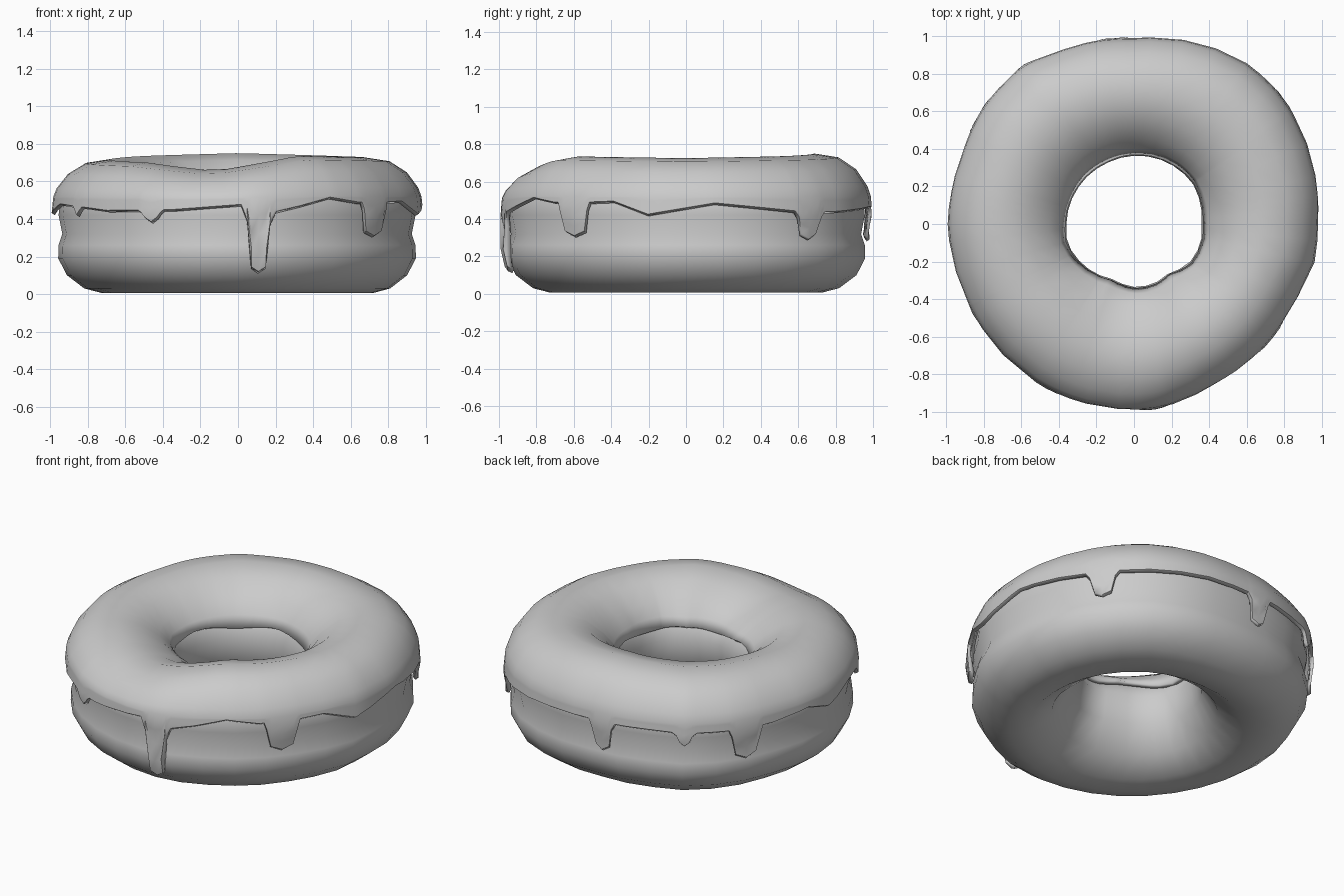
import bpy, math

cube = bpy.data.objects.get("Cube")
if cube:
    bpy.data.objects.remove(cube, do_unlink=True)


def make_material(name, value):
    mat = bpy.data.materials.new(name)
    mat.use_nodes = True
    mat.diffuse_color = (value, value, value, 1)
    mat.node_tree.nodes["Principled BSDF"].inputs["Base Color"].default_value = (value, value, value, 1)
    return mat


grey = make_material("light grey", 0.6)


def lerp_table(table, x):
    for (x0, y0), (x1, y1) in zip(table, table[1:]):
        if x0 <= x <= x1:
            return y0 + (y1 - y0) * (x - x0) / (x1 - x0)
    return table[0][1] if x < table[0][0] else table[-1][1]


def around(table, angle):
    """Interpolate a table of (degrees, value) all the way round."""
    angle = (angle + 180) % 360 - 180
    return lerp_table(table + [(table[0][0] + 360, table[0][1])], angle)


# Uneven outer radius, hole radius and crest height of the hand-made ring
RADIUS = [(-180, 1.01), (-153, 1.0), (-120, 1.01), (-84, 1.01), (-65, .98), (-28, .97),
          (-14, 1.0), (0, 1.0), (20, 1.03), (42, 1.06), (56, 1.065), (70, 1.045),
          (90, 1.01), (113, 1.025), (125, 1.05), (143, 1.035), (157, 1.01)]
HOLE = [(-180, .36), (-165, .37), (-130, .335), (-112, .315), (-90, .335), (-72, .335), (-55, .32),
        (-35, .36), (-15, .37), (0, .36), (35, .38), (70, .37), (115, .355), (150, .355)]
CREST = [(-180, -.02), (-135, -.035), (-100, -.08), (-62, 0), (0, -.01), (45, 0), (90, .015), (135, 0)]

# Cross-sections as (radius, height)
DOUGH = [(.357, .41), (.385, .25), (.47, .1), (.6, .015), (.72, .006), (.81, .03), (.9, .1), (.947, .19),
         (.945, .26), (.925, .32), (.945, .42), (.935, .52), (.86, .63), (.7, .69), (.53, .64), (.41, .53)]
OUTER = [(z, r) for r, z in DOUGH[5:13]]
ICING_TOP = [(.955, .57), (.895, .655), (.805, .715), (.68, .735), (.55, .7), (.45, .62), (.39, .55), (.362, .49)]


def place(r, z, angle):
    """Put a cross-section point on the uneven ring."""
    r += (around(RADIUS, angle) - 1) * min(1, max(0, (r - .4) / .5))
    r += (around(HOLE, angle) - .357) * min(1, max(0, (.6 - r) / .24))
    z += around(CREST, angle) * min(1, max(0, (z - .5) / .2))
    a = math.radians(angle)
    return r * math.cos(a), r * math.sin(a), z


def ring_object(name, columns, closed):
    n, m = len(columns), len(columns[0])
    verts = [p for col in columns for p in col]
    faces = []
    for j in range(n):
        k = (j + 1) % n
        for i in range(m if closed else m - 1):
            h = (i + 1) % m
            faces.append((j * m + i, k * m + i, k * m + h, j * m + h))
    mesh = bpy.data.meshes.new(name)
    mesh.from_pydata(verts, [], faces)
    mesh.materials.append(grey)
    obj = bpy.data.objects.new(name, mesh)
    bpy.context.collection.objects.link(obj)
    return obj


# Dough ring
SIDES = 32
dough = ring_object("dough_ring", [[place(r, z, a) for r, z in DOUGH]
                                   for a in (360 * i / SIDES - 180 for i in range(SIDES))], True)

# Wavy lower edge of the icing, then drips as (angle, half width, tip share of width, lowest height)
EDGE = [(-180, .42), (-165, .47), (-155, .46), (-145, .45), (-135, .435), (-110, .44), (-90, .47),
        (-78, .43), (-70, .46), (-59, .505), (-48, .48), (-32, .48), (-24, .485), (-12, .415), (9, .475),
        (36, .43), (50, .43), (75, .455), (112, .46), (135, .455), (155, .45), (170, .47)]
DRIPS = [(-151, 3, .5, .41), (-118, 4.5, .5, .375), (-83.5, 5.5, .42, .11), (-39.5, 6.5, .62, .3),
         (40, 5.5, .5, .285), (96, 5, .5, .28), (124.5, 4, .4, .375), (145, 6, .6, .27)]

edge = dict(EDGE)
for centre, half, tip, low in DRIPS:
    top = {s: around(EDGE, centre + s * half) for s in (-1, 1)}
    for a in [a for a in edge if abs(a - centre) < half + 1.5]:
        del edge[a]
    for s in (-1, 1):
        edge[centre + s * half] = top[s]
        edge[centre + s * half * (tip + .25)] = low + (top[s] - low) * .78
        edge[centre + s * half * tip] = low + .025
    edge[centre] = low
keys = sorted(edge.items())
angles = [a for a, z in keys]
for a in range(-175, 180, 10):
    if all(abs(a - k) > 3.5 for k in angles):
        angles.append(a)


def icing_column(angle):
    """Tucked lip, a run up the side, over the crest and into the hole."""
    low = around(keys, angle)
    col = [place(lerp_table(OUTER, low) + .02, low, angle)]
    for t in (0, .25, .5, .75, 1):
        z = low + .011 + (.52 - low - .011) * t
        col.append(place(lerp_table(OUTER, z) + .038, z, angle))
    wave = .012 * math.sin(math.radians(angle * 5))
    col += [place(r, z, angle) for r, z in ICING_TOP[:-1]]
    r, z = ICING_TOP[-1]
    return col + [place(r, z + wave, angle)]


icing = ring_object("icing", [icing_column(a) for a in sorted(angles)], False)
shell = icing.modifiers.new("thickness", "SOLIDIFY")
shell.thickness = .025
shell.offset = -1

# Smooth shading with the icing rim kept crisp
for obj in (dough, icing):
    bpy.ops.object.select_all(action="DESELECT")
    obj.select_set(True)
    bpy.context.view_layer.objects.active = obj
    bpy.ops.object.shade_smooth_by_angle(angle=math.radians(50))
